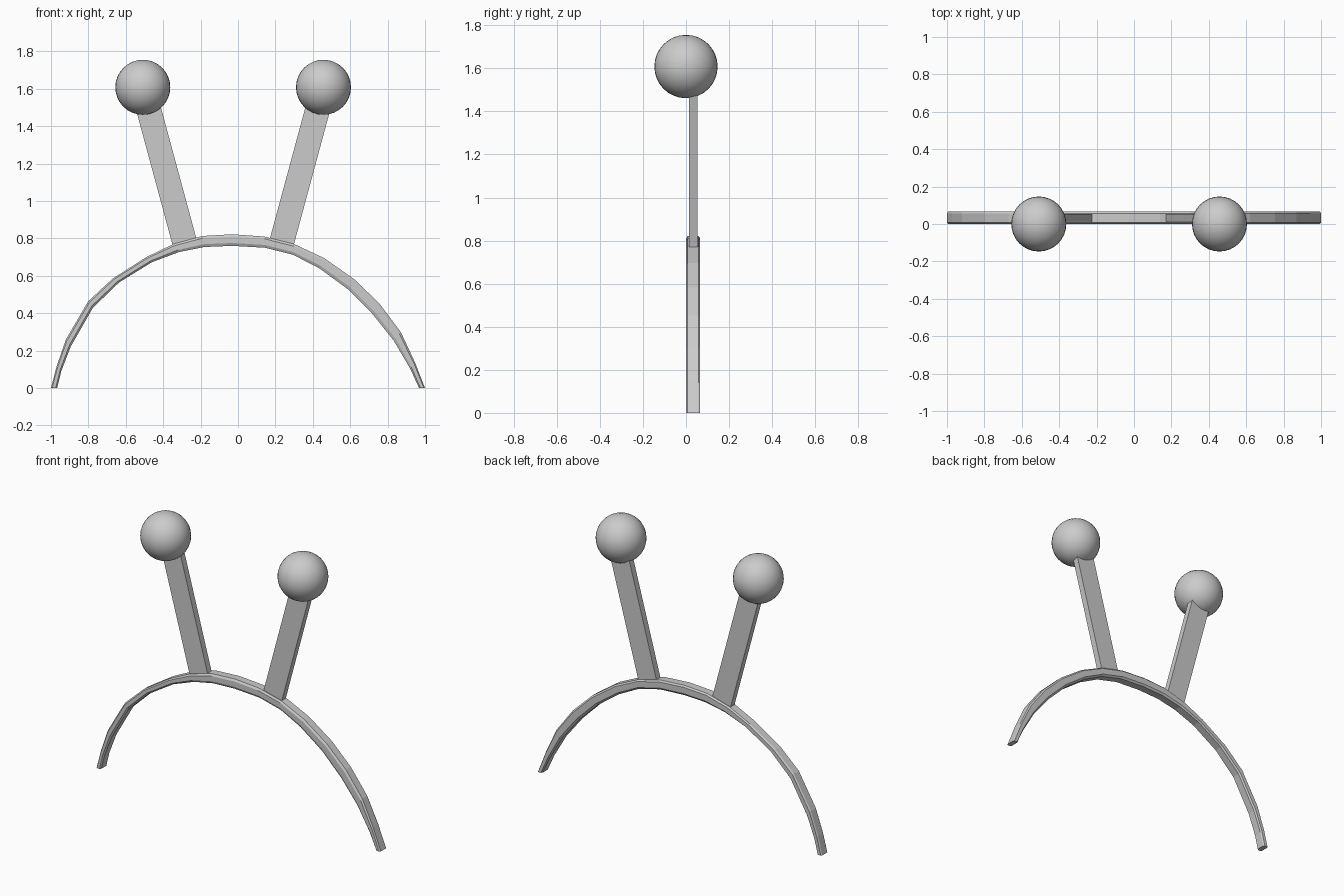
import bpy, bmesh
from mathutils import Vector

if "Cube" in bpy.data.objects:
    bpy.data.objects.remove(bpy.data.objects["Cube"])

AXIS_X = -0.026  # the antennae mirror about this line


def make_object(name, bm):
    bmesh.ops.recalc_face_normals(bm, faces=bm.faces)
    mesh = bpy.data.meshes.new(name)
    bm.to_mesh(mesh)
    bm.free()
    obj = bpy.data.objects.new(name, mesh)
    bpy.context.collection.objects.link(obj)
    return obj


def skin(name, rings):
    """Join matching closed rings of points into a capped solid."""
    bm = bmesh.new()
    loops = [[bm.verts.new(p) for p in ring] for ring in rings]
    n = len(loops[0])
    for a, b in zip(loops, loops[1:]):
        for i in range(n):
            j = (i + 1) % n
            bm.faces.new((a[i], a[j], b[j], b[i]))
    bm.faces.new(loops[0])
    bm.faces.new(loops[-1])
    return make_object(name, bm)


# Head band: matching outer and inner outline points (x, z)
outer = [(-1, 0), (-.97, .115), (-.92, .26), (-.80, .465), (-.67, .585),
         (-.49, .70), (-.345, .77), (-.19, .813), (-.03, .822), (.14, .81),
         (.30, .77), (.46, .695), (.62, .583), (.755, .453), (.87, .30),
         (.945, .14), (1, 0)]
inner = [(-.967, 0), (-.945, .09), (-.895, .22), (-.775, .43), (-.635, .565),
         (-.46, .673), (-.315, .727), (-.18, .754), (-.03, .76), (.145, .75),
         (.295, .712), (.435, .64), (.585, .53), (.72, .395), (.835, .25),
         (.92, .105), (.968, 0)]
# Chamfered section: (y, fraction from outer to inner)
section = [(0, .2), (.008, 0), (.057, 0), (.066, .15),
           (.066, .8), (.057, 1), (.008, 1), (0, .75)]
rings = []
for o, i in zip(outer, inner):
    rings.append([(o[0] + (i[0] - o[0]) * t, y, o[1] + (i[1] - o[1]) * t)
                  for y, t in section])
skin("head_band", rings)

# Antennae: flat stalk with a ball on top, one per side
for side, label in ((-1, "left"), (1, "right")):
    foot = Vector((AXIS_X + side * .257, 0, .77))
    tip = Vector((AXIS_X + side * .457, 0, 1.51))
    along = (tip - foot).normalized()
    across = Vector((along.z, 0, -along.x)) * .066
    rings = [[c + across * s + Vector((0, y, 0))
              for s, y in ((-1, .013), (1, .013), (1, .053), (-1, .053))]
             for c in (foot, tip)]
    skin(label + "_stalk", rings)

    bm = bmesh.new()
    bmesh.ops.create_uvsphere(bm, u_segments=32, v_segments=16, radius=.147)
    for f in bm.faces:
        f.smooth = True
    ball = make_object(label + "_ball", bm)
    ball.location = (AXIS_X + side * .483, 0, 1.608)
